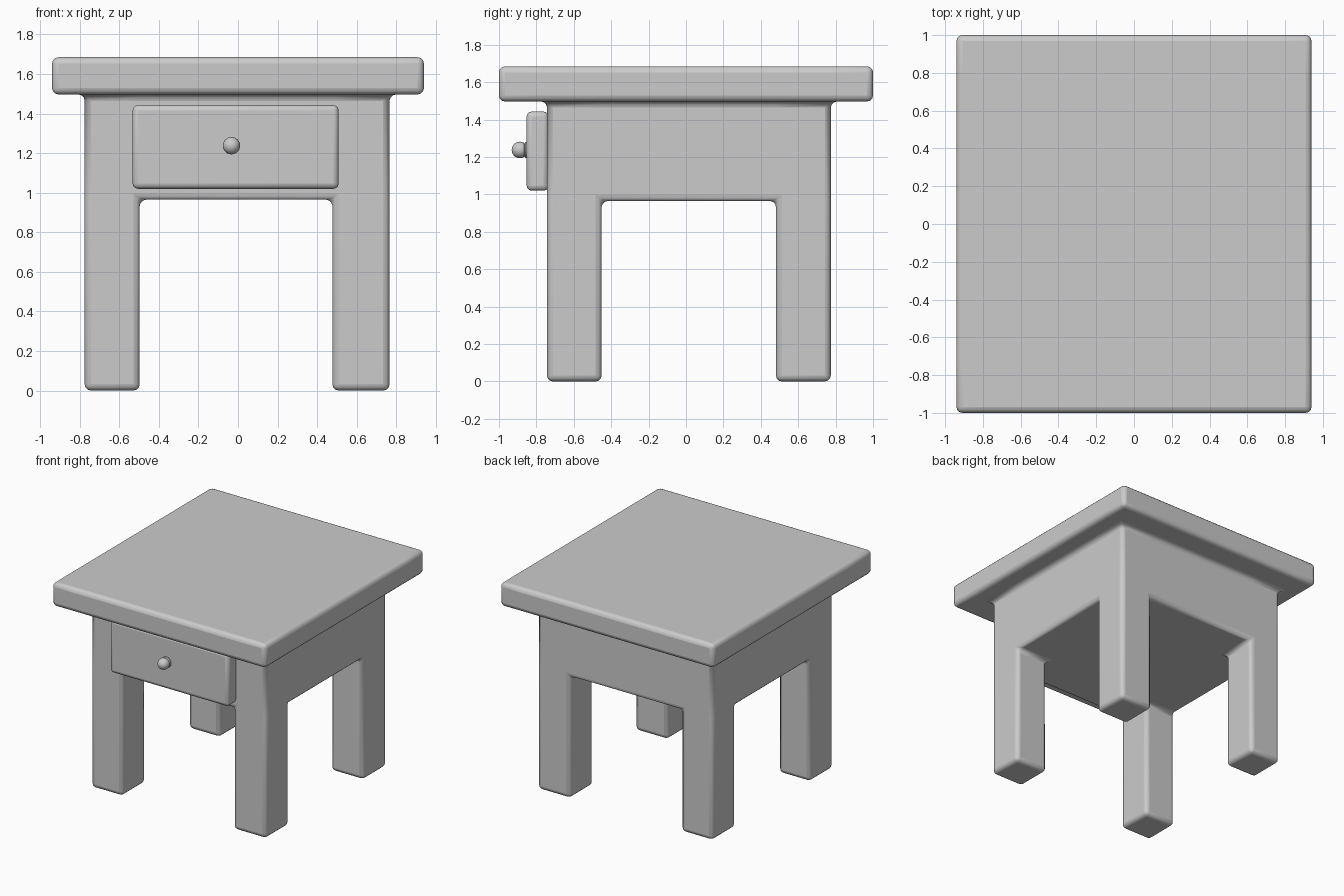
import bpy, bmesh, math
from mathutils import Vector

if "Cube" in bpy.data.objects:
    bpy.data.objects.remove(bpy.data.objects["Cube"])


def finish(name, bm, bevel=0, segments=3):
    bmesh.ops.recalc_face_normals(bm, faces=bm.faces)
    mesh = bpy.data.meshes.new(name)
    bm.to_mesh(mesh)
    bm.free()
    ob = bpy.data.objects.new(name, mesh)
    bpy.context.collection.objects.link(ob)
    if bevel:
        mod = ob.modifiers.new("soft_edges", 'BEVEL')
        mod.width, mod.segments = bevel, segments
        mod.limit_method, mod.angle_limit = 'ANGLE', math.radians(30)
        mod.use_clamp_overlap = False
    bpy.ops.object.select_all(action='DESELECT')
    ob.select_set(True)
    bpy.context.view_layer.objects.active = ob
    bpy.ops.object.shade_smooth_by_angle(angle=math.radians(40))
    return ob


# Table: top, solid apron and four legs as one continuous skin of grid cells
xs = [-0.94, -0.775, -0.497, 0.477, 0.766, 0.94]
ys = [-1.0, -0.743, -0.451, 0.481, 0.774, 1.0]
zs = [0, 0.965, 1.497, 1.685]


def filled(i, j, k):
    if not (0 <= i < 5 and 0 <= j < 5 and 0 <= k < 3):
        return False
    if k == 2:
        return True
    if k == 1:
        return 1 <= i <= 3 and 1 <= j <= 3
    return i in (1, 3) and j in (1, 3)


bm = bmesh.new()
cells = [(i, j, k) for i in range(5) for j in range(5) for k in range(3)]
for cell in filter(lambda c: filled(*c), cells):
    for axis in range(3):
        for side in (0, 1):
            near = list(cell)
            near[axis] += 2 * side - 1
            if filled(*near):
                continue
            quad = []
            for a, b in ((0, 0), (1, 0), (1, 1), (0, 1)):
                p = list(cell)
                p[axis] += side
                p[(axis + 1) % 3] += a
                p[(axis + 2) % 3] += b
                quad.append(bm.verts.new((xs[p[0]], ys[p[1]], zs[p[2]])))
            bm.faces.new(quad)
bmesh.ops.remove_doubles(bm, verts=bm.verts, dist=1e-4)
finish("table_body", bm, 0.032)

# Drawer front, slightly sunk into the apron
bm = bmesh.new()
bmesh.ops.create_cube(bm, size=1)
lo, hi = Vector((-0.533, -0.852, 1.02)), Vector((0.509, -0.735, 1.443))
for v in bm.verts:
    v.co = Vector([(lo[n] + hi[n]) / 2 + v.co[n] * (hi[n] - lo[n]) for n in range(3)])
finish("drawer_front", bm, 0.027)

# Knob: lathed ball with a pinched neck and collar
bm = bmesh.new()
profile = [(0.044 * math.sin(math.radians(a)), -0.888 - 0.044 * math.cos(math.radians(a)))
           for a in range(0, 121, 15)]
profile += [(0.034, -0.864), (0.042, -0.858), (0.042, -0.85), (0.03, -0.842), (0, -0.842)]
ring = [bm.verts.new((r - 0.033, y, 1.238)) for r, y in profile]
edges = [bm.edges.new(pair) for pair in zip(ring, ring[1:])]
bmesh.ops.spin(bm, geom=ring + edges, cent=(-0.033, 0, 1.238), axis=(0, 1, 0),
               angle=math.tau, steps=24, use_merge=False)
bmesh.ops.remove_doubles(bm, verts=bm.verts, dist=1e-4)
finish("drawer_knob", bm)
